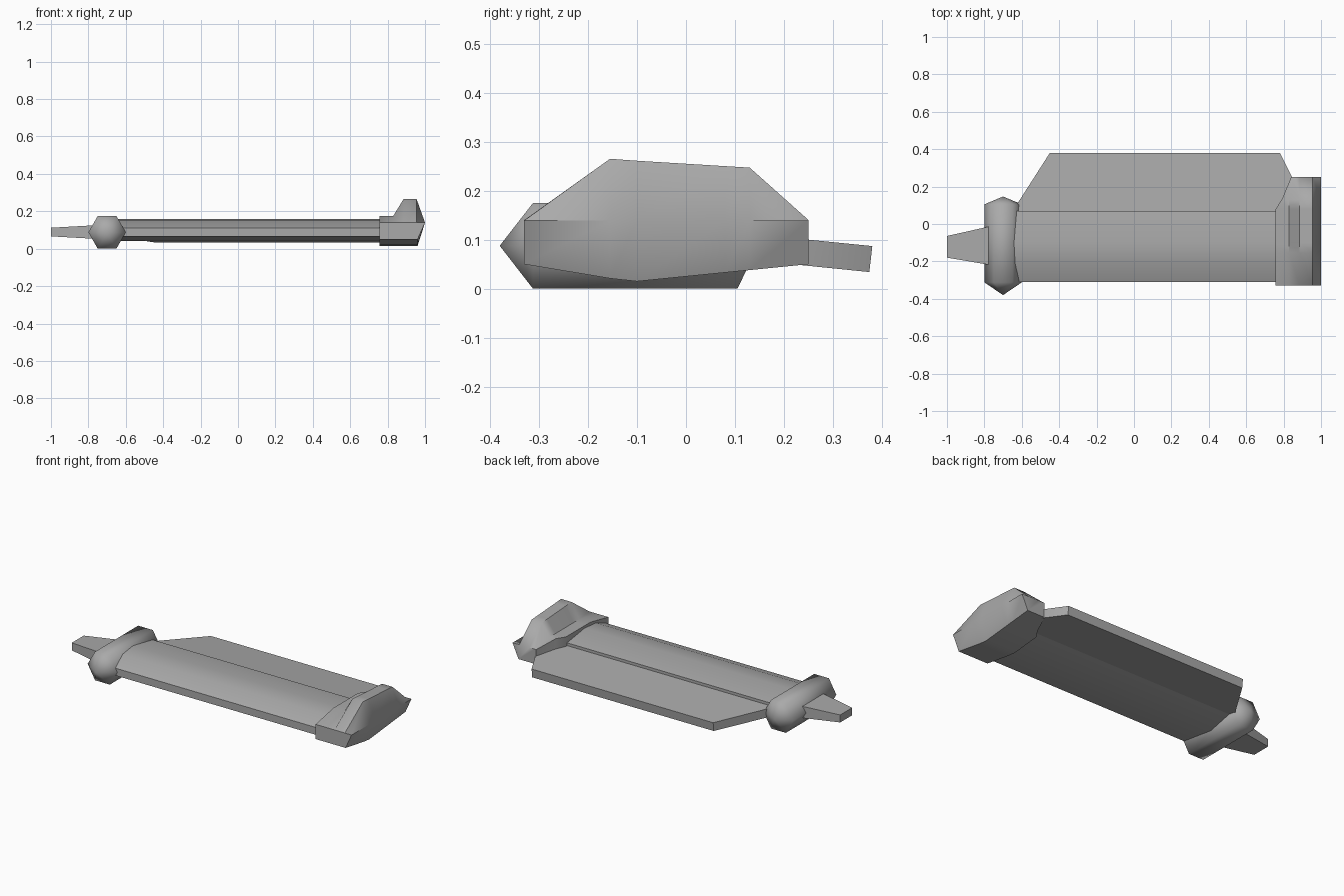
import bpy
import math

cube = bpy.data.objects.get("Cube")
if cube:
    bpy.data.objects.remove(cube, do_unlink=True)

grey = bpy.data.materials.new("plain grey")
grey.use_nodes = True
grey.diffuse_color = (0.4, 0.4, 0.4, 1)
grey.node_tree.nodes["Principled BSDF"].inputs["Base Color"].default_value = (0.4, 0.4, 0.4, 1)


def loft(name, rings, angle):
    """Join equal-length rings of points into one closed, smooth-shaded solid."""
    n = len(rings[0])
    verts = [p for ring in rings for p in ring]
    faces = [list(range(n)), list(range(len(verts) - n, len(verts)))]
    for r in range(len(rings) - 1):
        for i in range(n):
            j = (i + 1) % n
            faces.append([r * n + i, r * n + j, (r + 1) * n + j, (r + 1) * n + i])
    mesh = bpy.data.meshes.new(name)
    mesh.from_pydata(verts, [], faces)
    mesh.materials.append(grey)
    obj = bpy.data.objects.new(name, mesh)
    bpy.context.collection.objects.link(obj)
    bpy.ops.object.select_all(action='DESELECT')
    obj.select_set(True)
    bpy.context.view_layer.objects.active = obj
    # Merge collapsed points and face everything outward
    bpy.ops.object.mode_set(mode='EDIT')
    bpy.ops.mesh.select_all(action='SELECT')
    bpy.ops.mesh.remove_doubles(threshold=0.0005)
    bpy.ops.mesh.normals_make_consistent(inside=False)
    bpy.ops.object.mode_set(mode='OBJECT')
    bpy.ops.object.shade_smooth_by_angle(angle=math.radians(angle))
    return obj


# Long rounded body, a (y, z) section drawn along x
section = [(-0.31, 0.065), (-0.31, 0.11), (-0.21, 0.15), (-0.1, 0.16),
           (0.07, 0.135), (0.07, 0.065), (-0.1, 0.042)]
loft("body", [[(x, y, z) for y, z in section] for x in (-0.7, 0.8)], 62)

# Thin flap sloping down behind the body
outline = [(-0.655, 0.06), (-0.45, 0.38), (0.78, 0.38), (0.87, 0.2), (0.87, 0.06)]
loft("rear_flap", [[(x, y - lean * y / 0.38, 0.125 - 0.1 * y - drop) for x, y in outline]
                   for drop, lean in ((0, 0), (0.053, 0.006))], 30)

# Six-sided knob across the left end, with pointed tips
rings = []
for y, size in ((-0.38, 0), (-0.312, 1), (0.105, 1), (0.147, 0)):
    rings.append([(-0.7 + 0.1 * size * math.cos(math.radians(60 * i)), y,
                   0.0875 + 0.101 * size * math.sin(math.radians(60 * i))) for i in range(6)])
loft("end_knob", rings, 65)

# Tapered stub beyond the knob
rings = []
for x, y, half_y, half_z in ((-1, -0.122, 0.058, 0.023), (-0.75, -0.115, 0.107, 0.037)):
    rings.append([(x, y + sy * half_y, 0.089 + sz * half_z)
                  for sy, sz in ((-1, -1), (1, -1), (1, 1), (-1, 1))])
loft("end_stub", rings, 30)

# Raised cap on the other end, an (x, z) section varied along y
rings = []
for y, bottom, top, inner in ((-0.33, 0.05, 0.14, 0.757), (-0.155, 0.021, 0.265, 0.757),
                              (-0.1, 0.015, 0.261, 0.757), (0.08, 0.033, 0.25, 0.757),
                              (0.13, 0.038, 0.247, 0.79), (0.25, 0.05, 0.14, 0.84)):
    shoulder = min(top, 0.175)
    rings.append([(inner, y, bottom), (0.96, y, bottom), (1, y, 0.139), (0.955, y, top),
                  (0.885, y, top), (max(0.83, inner + 0.01), y, shoulder), (inner, y, shoulder)])
loft("end_cap", rings, 50)
